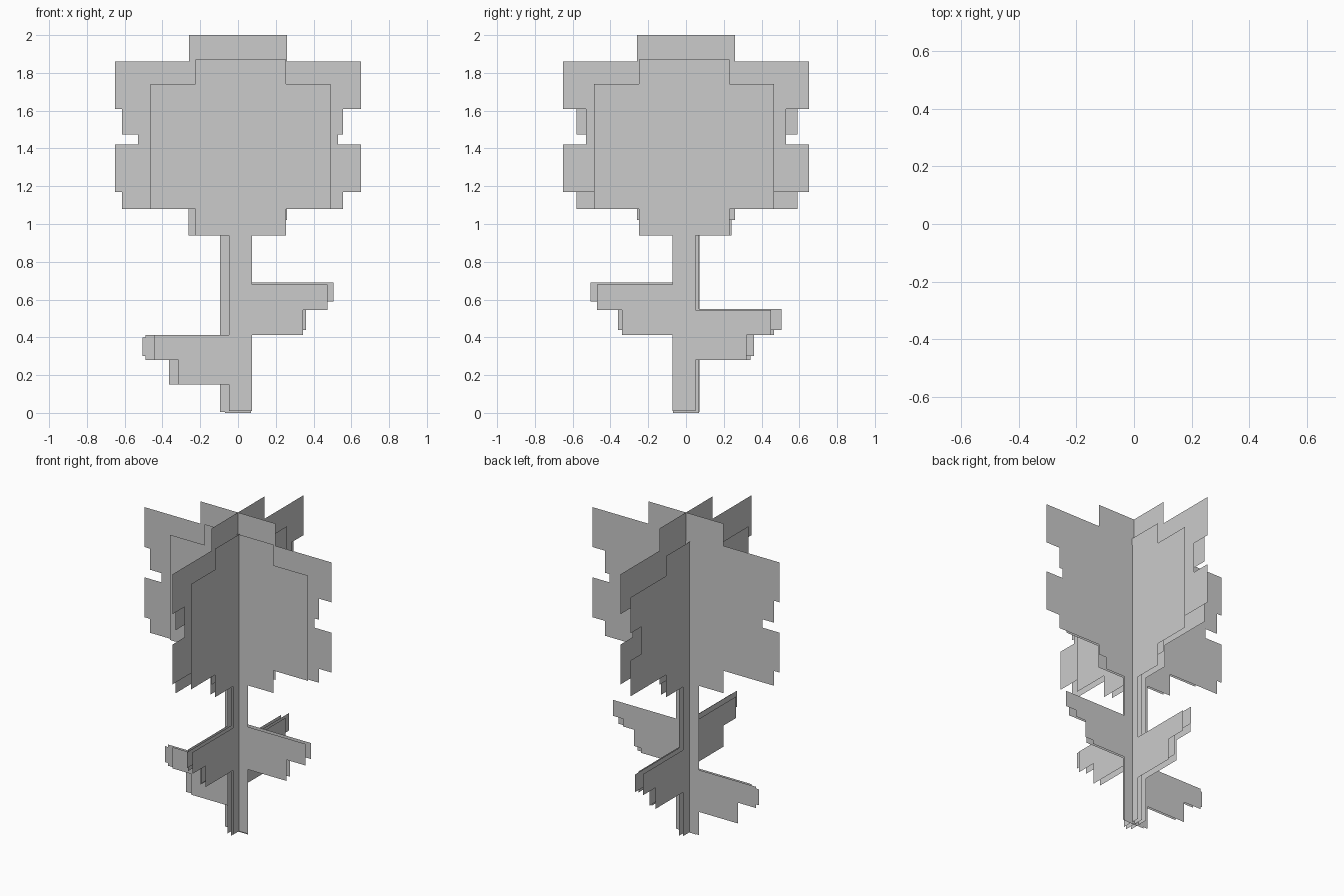
import bpy

if "Cube" in bpy.data.objects:
    bpy.data.objects.remove(bpy.data.objects["Cube"])


def add_cross_part(name, xz_faces, yz_faces, center):
    """Flat upright faces on two crossing planes through the given centre."""
    cx, cy = center
    verts, faces = [], []
    for outlines, along_x in ((xz_faces, True), (yz_faces, False)):
        for outline in outlines:
            start = len(verts)
            for u, z in outline:
                verts.append((cx + u, cy, z) if along_x else (cx, cy + u, z))
            faces.append(list(range(start, len(verts))))
    mesh = bpy.data.meshes.new(name)
    mesh.from_pydata(verts, [], faces)
    mesh.update()
    obj = bpy.data.objects.new(name, mesh)
    bpy.context.collection.objects.link(obj)
    return obj


def stepped(rows):
    """Symmetric pixel outline from (half_width, z_low, z_high) rows, bottom up."""
    right = []
    for w, z0, z1 in rows:
        right += [(w, z0), (w, z1)]
    return right + [(-u, z) for u, z in reversed(right)]


def leaf(side, stem, low_reach, tip_reach, z0, z1, z2):
    """Two-step leaf starting at the stem edge; side is +1 or -1."""
    pts = [(stem, z0), (low_reach, z0), (low_reach, z1),
           (tip_reach, z1), (tip_reach, z2), (stem, z2)]
    return [(side * u, z) for u, z in pts]


# Flower head profiles: notched head, and a plain rounded head
notched_large = [(0.26, 1.02, 1.17), (0.65, 1.17, 1.42), (0.53, 1.42, 1.61),
                 (0.65, 1.61, 1.86), (0.26, 1.86, 2.0)]
notched_small = [(0.235, 0.94, 1.08), (0.585, 1.08, 1.305), (0.475, 1.305, 1.475),
                 (0.585, 1.475, 1.70), (0.235, 1.70, 1.825)]
rounded = [(0.24, 0.94, 1.08), (0.477, 1.08, 1.74), (0.24, 1.74, 1.87)]

# Leaf heights (bottom, step, tip top) for the +x, -x, -y and +y leaves
wide_z = [(0.44, 0.59, 0.69), (0.155, 0.30, 0.40), (0.44, 0.59, 0.69), (0.30, 0.44, 0.55)]
slim_z = [(0.413, 0.545, 0.68), (0.15, 0.28, 0.413), (0.413, 0.545, 0.68), (0.28, 0.413, 0.545)]

# layer, centre, head rows, stem half width, stem base, leaf reaches, leaf heights
layers = [
    ("outer", (0.0, 0.0), notched_large, 0.07, 0.0, (0.36, 0.505), wide_z),
    ("middle", (-0.028, 0.005), notched_small, 0.067, 0.005, (0.337, 0.462), slim_z),
    ("inner", (0.014, -0.01), rounded, 0.061, 0.01, (0.33, 0.46), slim_z),
]

for layer, center, rows, stem_w, base, (low, tip), heights in layers:
    # Flower head
    head = stepped(rows)
    add_cross_part(layer + "_flower_head", [head], [head], center)
    # Stem
    stem = stepped([(stem_w, base, rows[0][1])])
    add_cross_part(layer + "_stem", [stem], [stem], center)
    # Leaves
    px, nx, ny, py = heights
    add_cross_part(layer + "_leaves",
                   [leaf(1, stem_w, low, tip, *px), leaf(-1, stem_w, low, tip, *nx)],
                   [leaf(-1, stem_w, low, tip, *ny), leaf(1, stem_w, low, tip, *py)],
                   center)
